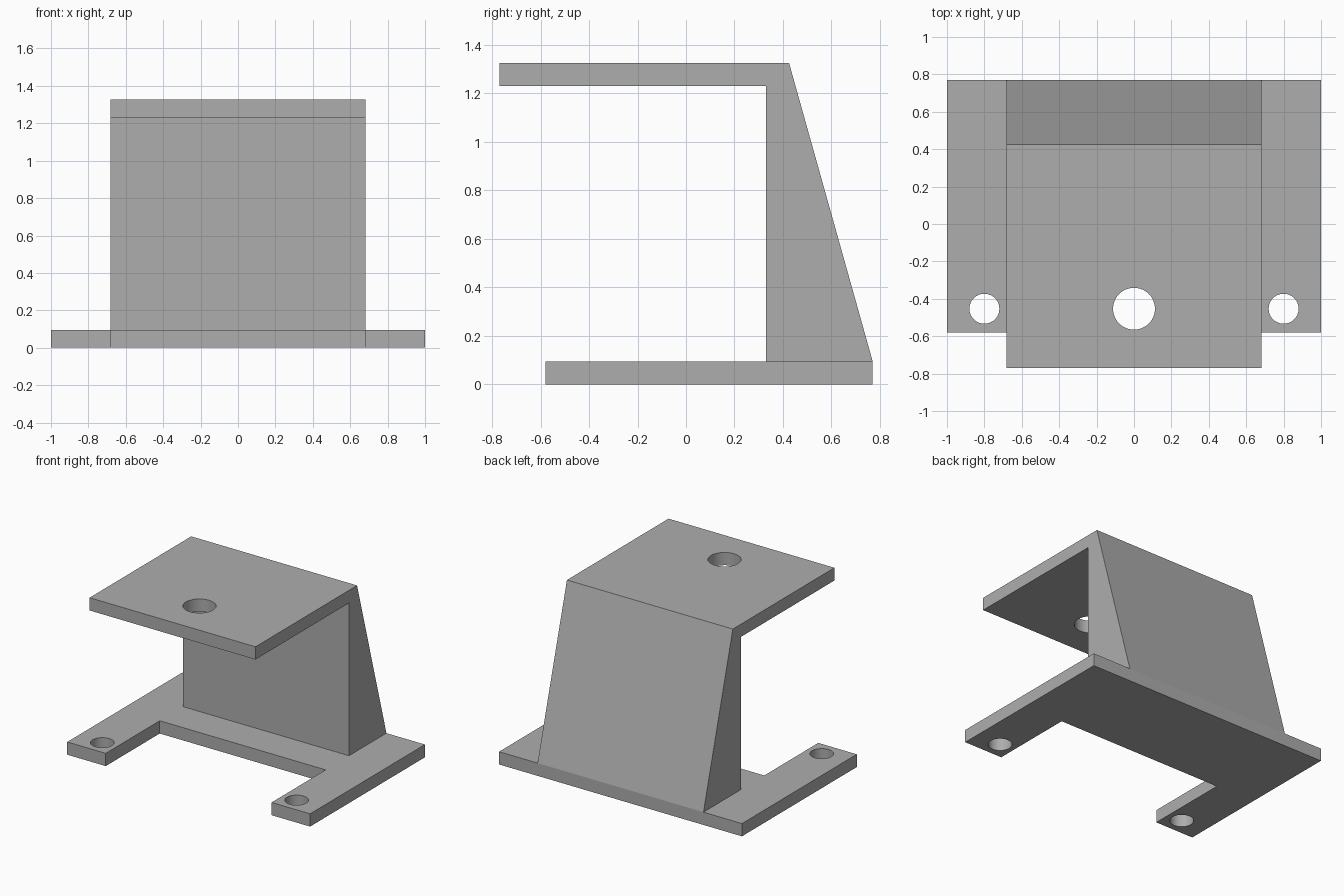
import bpy
import bmesh
from mathutils import Matrix, Vector

# Remove the default cube
cube = bpy.data.objects.get("Cube")
if cube:
    bpy.data.objects.remove(cube, do_unlink=True)

# Single material
GREY = (0.42, 0.42, 0.42, 1)
grey = bpy.data.materials.new("Plain grey")
grey.use_nodes = True
grey.diffuse_color = GREY
grey.node_tree.nodes["Principled BSDF"].inputs["Base Color"].default_value = GREY

# Shared dimensions
BACK, BASE_FRONT, WALL_FRONT = 0.77, -0.58, 0.33
HALF_WIDTH, THICK, HEIGHT = 0.683, 0.095, 1.326
HOLE_Y = -0.453


def extrude_profile(name, points, offset):
    """Extrude a closed outline of 3D points along an offset."""
    bm = bmesh.new()
    face = bm.faces.new([bm.verts.new(p) for p in points])
    result = bmesh.ops.extrude_face_region(bm, geom=[face])
    verts = [v for v in result["geom"] if isinstance(v, bmesh.types.BMVert)]
    bmesh.ops.translate(bm, verts=verts, vec=Vector(offset))
    bmesh.ops.recalc_face_normals(bm, faces=bm.faces)
    return make_object(name, bm)


def make_object(name, bm):
    mesh = bpy.data.meshes.new(name)
    bm.to_mesh(mesh)
    bm.free()
    mesh.materials.append(grey)
    obj = bpy.data.objects.new(name, mesh)
    bpy.context.collection.objects.link(obj)
    return obj


def drill(obj, x, z, radius):
    """Cut a vertical round hole through a plate."""
    bm = bmesh.new()
    bmesh.ops.create_cone(bm, cap_ends=True, segments=48, radius1=radius,
                          radius2=radius, depth=0.4,
                          matrix=Matrix.Translation((x, HOLE_Y, z)))
    cutter = make_object("hole_cutter", bm)
    cutter.hide_render = True
    mod = obj.modifiers.new("hole", "BOOLEAN")
    mod.operation = "DIFFERENCE"
    mod.solver = "EXACT"
    mod.object = cutter
    bpy.context.view_layer.objects.active = obj
    bpy.ops.object.modifier_apply(modifier=mod.name)
    bpy.data.objects.remove(cutter, do_unlink=True)


# U-shaped base plate with two forward feet
NOTCH = 0.055
half = [(HALF_WIDTH, NOTCH), (HALF_WIDTH, BASE_FRONT), (1, BASE_FRONT), (1, BACK)]
outline = half + [(-x, y) for x, y in reversed(half)]
base = extrude_profile("base_plate", [(x, y, 0) for x, y in outline], (0, 0, THICK))
for side in (-1, 1):
    drill(base, side * 0.8, 0, 0.08)

# Tapered upright wall with the overhanging top shelf
side_profile = [(BACK, THICK), (0.425, HEIGHT), (-BACK, HEIGHT),
                (-BACK, HEIGHT - THICK), (WALL_FRONT, HEIGHT - THICK),
                (WALL_FRONT, THICK)]
bracket = extrude_profile("upright_and_shelf",
                          [(-HALF_WIDTH, y, z) for y, z in side_profile],
                          (2 * HALF_WIDTH, 0, 0))
drill(bracket, 0, HEIGHT, 0.112)

# Smooth hole walls, crisp plate edges
bpy.ops.object.select_all(action="DESELECT")
for obj in (base, bracket):
    obj.select_set(True)
bpy.context.view_layer.objects.active = base
bpy.ops.object.shade_smooth_by_angle()
